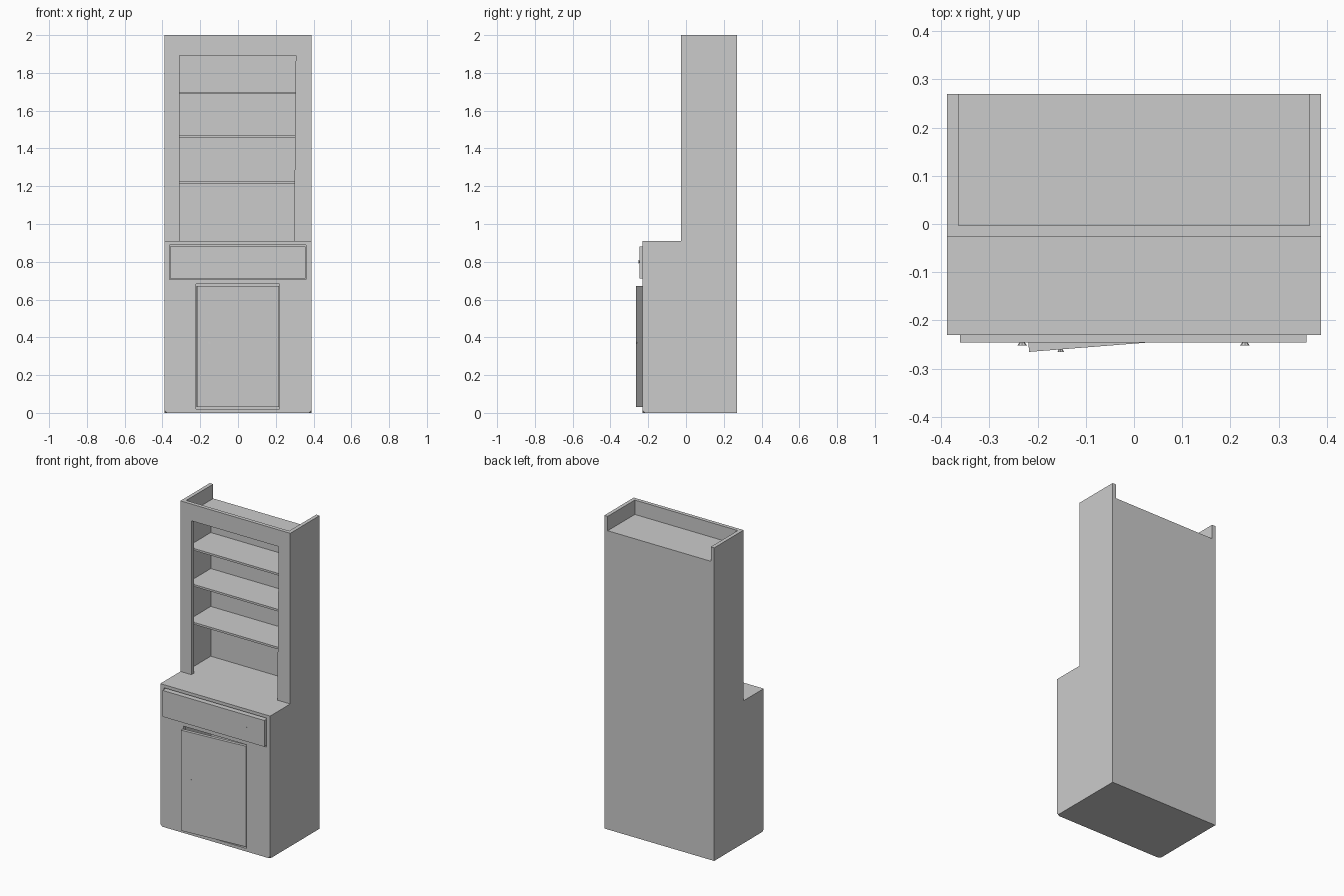
import bpy
import bmesh
import math
from mathutils import Vector

old = bpy.data.objects.get("Cube")
if old:
    bpy.data.objects.remove(old, do_unlink=True)

GREY = (0.6, 0.6, 0.6, 1.0)
paint = bpy.data.materials.new("plain grey")
paint.use_nodes = True
paint.diffuse_color = GREY
bsdf = next(n for n in paint.node_tree.nodes if n.type == 'BSDF_PRINCIPLED')
bsdf.inputs["Base Color"].default_value = GREY


def finish(name, bm):
    bmesh.ops.recalc_face_normals(bm, faces=bm.faces[:])
    mesh = bpy.data.meshes.new(name)
    bm.to_mesh(mesh)
    bm.free()
    mesh.materials.append(paint)
    obj = bpy.data.objects.new(name, mesh)
    bpy.context.collection.objects.link(obj)
    return obj


def prism(points, step):
    """Closed solid made by sliding a flat outline along a vector."""
    bm = bmesh.new()
    face = bm.faces.new([bm.verts.new(p) for p in points])
    ext = bmesh.ops.extrude_face_region(bm, geom=[face], use_keep_orig=True)
    moved = [g for g in ext["geom"] if isinstance(g, bmesh.types.BMVert)]
    bmesh.ops.translate(bm, vec=Vector(step), verts=moved)
    return bm


def box(name, x, y, z):
    outline = [(x[0], y[0], z[0]), (x[1], y[0], z[0]),
               (x[1], y[0], z[1]), (x[0], y[0], z[1])]
    return finish(name, prism(outline, (0, y[1] - y[0], 0)))


# Main dimensions
HALF, FRONT, BACK = 0.388, -0.23, 0.27
STEP, COUNTER, TOP = -0.027, 0.91, 2.0
INNER = 0.364            # inside face of the side panels
INNER_BACK = 0.245

# Cabinet body: stepped side outline across the full width
outline = [(FRONT, 0), (BACK, 0), (BACK, TOP), (STEP, TOP),
           (STEP, COUNTER), (FRONT, COUNTER)]
bm = prism([(-HALF, y, z) for y, z in outline], (2 * HALF, 0, 0))
corners = [v for v in bm.verts if v.co.z < 0.01 and v.co.y < 0]
bmesh.ops.bevel(bm, geom=corners, offset=0.014, affect='VERTICES')
body = finish("cabinet_body", bm)

# Hollows: top tray, shelf space, base space and the front openings
side = (-INNER, INNER)
opening = [(-0.31, -0.1, COUNTER), (0.297, -0.1, COUNTER),
           (0.306, -0.1, 1.893), (-0.31, -0.1, 1.893)]
cutters = [
    box("tray_cutter", side, (-0.003, 0.4), (1.908, 2.1)),
    box("shelf_space_cutter", side, (-0.003, INNER_BACK), (COUNTER, 1.894)),
    finish("hutch_opening_cutter", prism(opening, (0, 0.15, 0))),
    box("base_space_cutter", side, (-0.205, INNER_BACK), (0.018, 0.892)),
    box("drawer_opening_cutter", (-0.363, 0.361), (-0.3, -0.15), (0.705, 0.89)),
    box("door_opening_cutter", (-0.223, 0.221), (-0.3, -0.15), (0.02, 0.682)),
]
bpy.context.view_layer.objects.active = body
for cutter in cutters:
    cutter.hide_render = True
    mod = body.modifiers.new(cutter.name, 'BOOLEAN')
    mod.operation, mod.solver, mod.object = 'DIFFERENCE', 'EXACT', cutter
    bpy.ops.object.modifier_apply(modifier=mod.name)
    bpy.data.objects.remove(cutter, do_unlink=True)

# Shelves
for i, z in enumerate((1.228, 1.47, 1.7)):
    box(f"shelf_{i + 1}", side, (0.01, INNER_BACK), (z - 0.013, z))

# Drawer front
box("drawer_front", (-0.361, 0.358), (-0.246, -0.205), (0.712, 0.88))


def knob(name, x, y, z, radius, length):
    """Small faceted knob, widening towards the front."""
    bm = bmesh.new()
    bmesh.ops.create_cone(bm, cap_ends=True, segments=8, radius1=radius * 0.5,
                          radius2=radius, depth=length)
    obj = finish(name, bm)
    obj.rotation_euler.x = math.pi / 2
    obj.location = (x, y - length / 2, z)
    return obj


for label, x in (("right", -0.232), ("left", 0.23)):
    knob(f"drawer_knob_{label}", x, -0.245, 0.8, 0.01, 0.007)

# Door, hinged on its left edge and standing slightly ajar
door = box("door", (-0.437, 0), (0, 0.02), (0.03, 0.672))
door.location = (0.218, -0.231, 0)
door.rotation_euler.z = math.radians(4.5)
knob("door_knob", -0.152, -0.259, 0.372, 0.007, 0.007)
